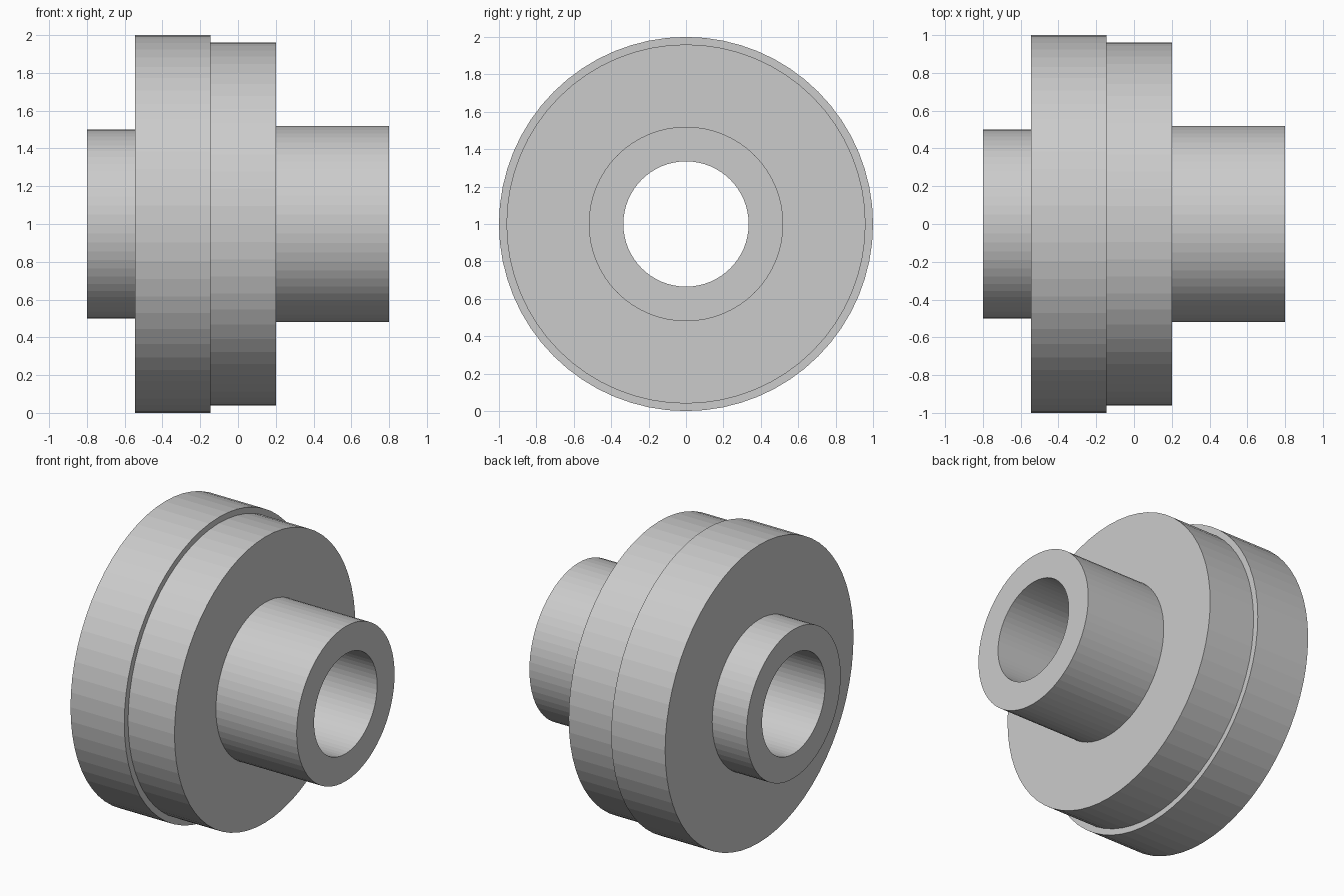
import bpy, bmesh
from math import cos, sin, tau

if "Cube" in bpy.data.objects:
    bpy.data.objects.remove(bpy.data.objects["Cube"])

SEGMENTS = 64
AXIS_Z = 1.0
BORE = 0.335

# Closed (x, radius) section of the stepped flange, turned around the x axis
profile = [
    (-0.80, BORE), (-0.80, 0.50),      # short hub
    (-0.545, 0.50), (-0.545, 1.00),    # large disc
    (-0.145, 1.00), (-0.145, 0.96),    # stepped disc
    (0.20, 0.96), (0.20, 0.52),        # long hub
    (0.80, 0.52), (0.80, BORE),        # through bore
]


def lathe(name, section):
    bm = bmesh.new()
    rings = []
    for i in range(SEGMENTS):
        a = tau * i / SEGMENTS
        rings.append([bm.verts.new((x, r * cos(a), AXIS_Z + r * sin(a)))
                      for x, r in section])
    n = len(section)
    for i in range(SEGMENTS):
        p, q = rings[i], rings[(i + 1) % SEGMENTS]
        for j in range(n):
            k = (j + 1) % n
            bm.faces.new((p[j], p[k], q[k], q[j]))
    bmesh.ops.recalc_face_normals(bm, faces=bm.faces)
    mesh = bpy.data.meshes.new(name)
    bm.to_mesh(mesh)
    bm.free()
    obj = bpy.data.objects.new(name, mesh)
    bpy.context.collection.objects.link(obj)
    return obj


# Stepped wheel with hubs on both sides and a hole all the way through
lathe("flanged_hub", profile)
